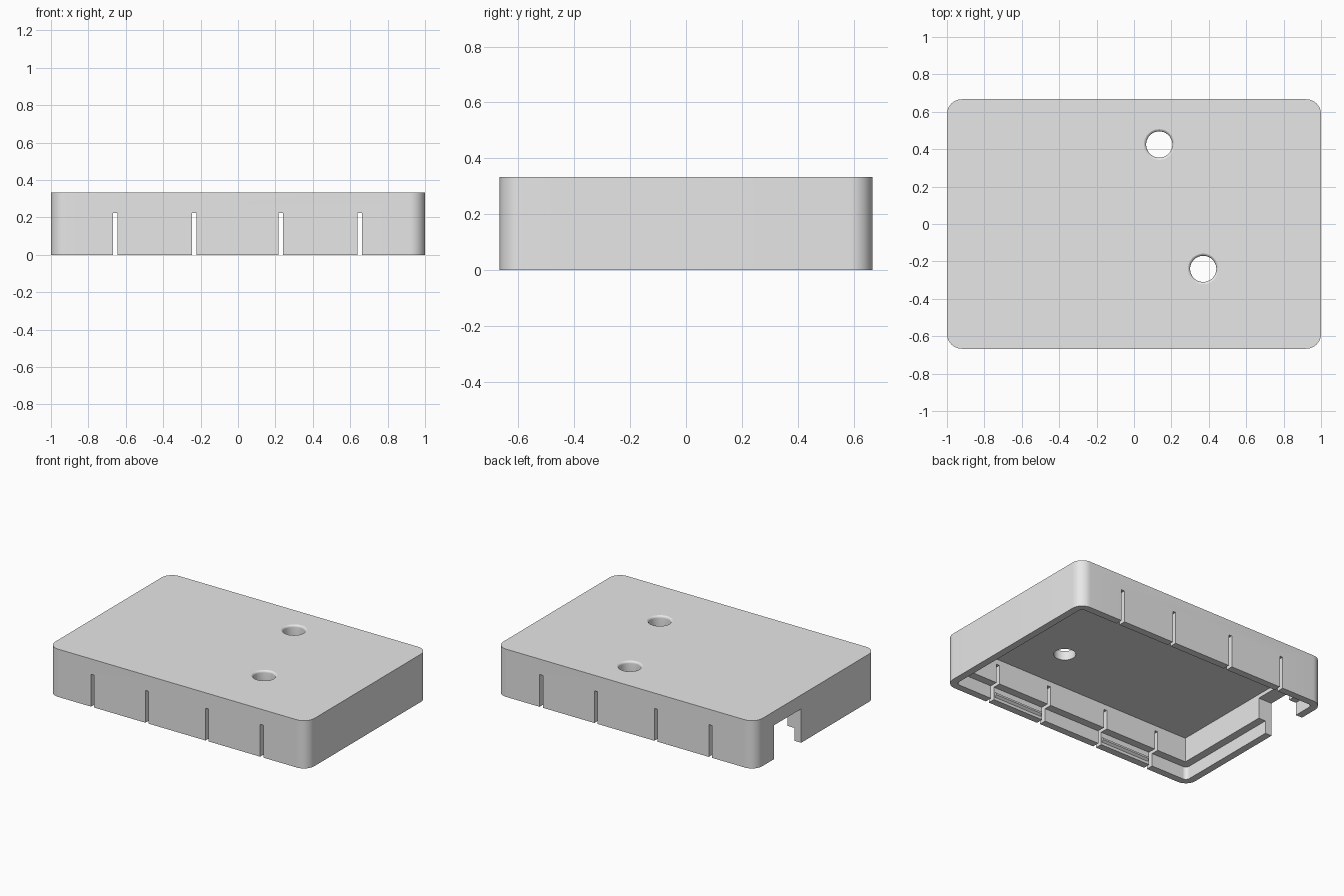
import bpy
import bmesh
from math import radians, sin, cos, pi

cube = bpy.data.objects.get("Cube")
if cube:
    bpy.data.objects.remove(cube, do_unlink=True)

# Overall sizes
HX, HY, TOP = 1.0, 0.667, 0.333
CEILING, LEDGE = 0.262, 0.09
RIM, WALL = 0.05, 0.105
SLOT_X = (-0.655, -0.235, 0.228, 0.65)

grey = bpy.data.materials.new("plain_grey")
grey.use_nodes = True
grey.diffuse_color = (0.8, 0.8, 0.8, 1)
grey.node_tree.nodes["Principled BSDF"].inputs["Base Color"].default_value = (0.8, 0.8, 0.8, 1)


def finish(name, bm):
    """Turn a bmesh into a linked object."""
    bmesh.ops.recalc_face_normals(bm, faces=bm.faces)
    mesh = bpy.data.meshes.new(name)
    bm.to_mesh(mesh)
    bm.free()
    mesh.materials.append(grey)
    obj = bpy.data.objects.new(name, mesh)
    bpy.context.collection.objects.link(obj)
    return obj


def box(name, lo, hi, corner=0.0):
    """Box between two points, with optional rounded upright edges."""
    bm = bmesh.new()
    bmesh.ops.create_cube(bm, size=1)
    for v in bm.verts:
        v.co = [(a + b) / 2 + c * (b - a) for a, b, c in zip(lo, hi, v.co)]
    if corner:
        upright = [e for e in bm.edges
                   if abs(e.verts[0].co.z - e.verts[1].co.z) > 0.01]
        bmesh.ops.bevel(bm, geom=upright, offset=corner, segments=12,
                        profile=0.5, affect='EDGES')
    return finish(name, bm)


def lathe(name, x, y, profile, steps=48):
    """Closed solid turned about an upright axis from (radius, z) points."""
    bm = bmesh.new()
    rings = [[bm.verts.new((x + r * cos(2 * pi * i / steps),
                            y + r * sin(2 * pi * i / steps), z))
              for i in range(steps)] for r, z in profile]
    for a, b in zip(rings, rings[1:]):
        for i in range(steps):
            j = (i + 1) % steps
            bm.faces.new((a[i], a[j], b[j], b[i]))
    bm.faces.new(rings[0])
    bm.faces.new(rings[-1])
    return finish(name, bm)


def cut(target, cutter):
    """Subtract a cutter from the target, then discard it."""
    mod = target.modifiers.new("cut", 'BOOLEAN')
    mod.operation = 'DIFFERENCE'
    mod.solver = 'EXACT'
    mod.object = cutter
    cutter.hide_render = True
    bpy.context.view_layer.objects.active = target
    bpy.ops.object.modifier_apply(modifier=mod.name)
    bpy.data.objects.remove(cutter, do_unlink=True)


def smooth(obj):
    bpy.ops.object.select_all(action='DESELECT')
    obj.select_set(True)
    bpy.context.view_layer.objects.active = obj
    bpy.ops.object.shade_smooth_by_angle(angle=radians(30))


# Lid shell with a wide shallow recess and a narrower deep one
shell = box("lid_shell", (-HX, -HY, 0), (HX, HY, TOP), corner=0.08)
for inset, depth, corner in ((RIM, LEDGE, 0.03), (WALL, CEILING, 0)):
    cut(shell, box("recess", (inset - HX, inset - HY, -0.1),
                   (HX - inset, HY - inset, depth), corner))

# Relief slots through the front and back walls
for x in SLOT_X:
    for side in (-1, 1):
        y = side * HY
        cut(shell, box("slot", (x - 0.012, y - 0.15, -0.1),
                       (x + 0.012, y + 0.15, 0.225)))

# Cable opening in the right-hand wall
cut(shell, box("cable_opening", (-HX - 0.1, 0.16, -0.1),
               (-HX + 0.15, 0.459, 0.236)))

# Holes in the top with rounded-over edges
for x, y in ((0.135, 0.425), (0.37, -0.24)):
    edge = [(0.085 - 0.015 * cos(a), TOP - 0.015 + 0.015 * sin(a))
            for a in (radians(d) for d in range(0, 76, 15))]
    cut(shell, lathe("hole", x, y, [(0.07, 0.2)] + edge + [(0.085, TOP + 0.002),
                                                        (0.085, TOP + 0.1)]))
smooth(shell)

# Snap ridges on the inside of the flexible tabs
for side, place in ((-1, "front"), (1, "back")):
    for x, hand in ((-0.442, "right"), (0.442, "left")):
        bm = bmesh.new()
        inner = side * (HY - RIM)
        ends = []
        for end in (x - 0.188, x + 0.188):
            ends.append([bm.verts.new((end, inner - side * d, z)) for d, z in
                         ((-0.01, 0.02), (0, 0.02), (0.016, 0.032),
                          (0.016, 0.044), (0, 0.056), (-0.01, 0.056))])
            bm.faces.new(ends[-1])
        for i in range(6):
            j = (i + 1) % 6
            bm.faces.new((ends[0][i], ends[0][j], ends[1][j], ends[1][i]))
        finish(f"{place}_{hand}_snap_ridge", bm)
